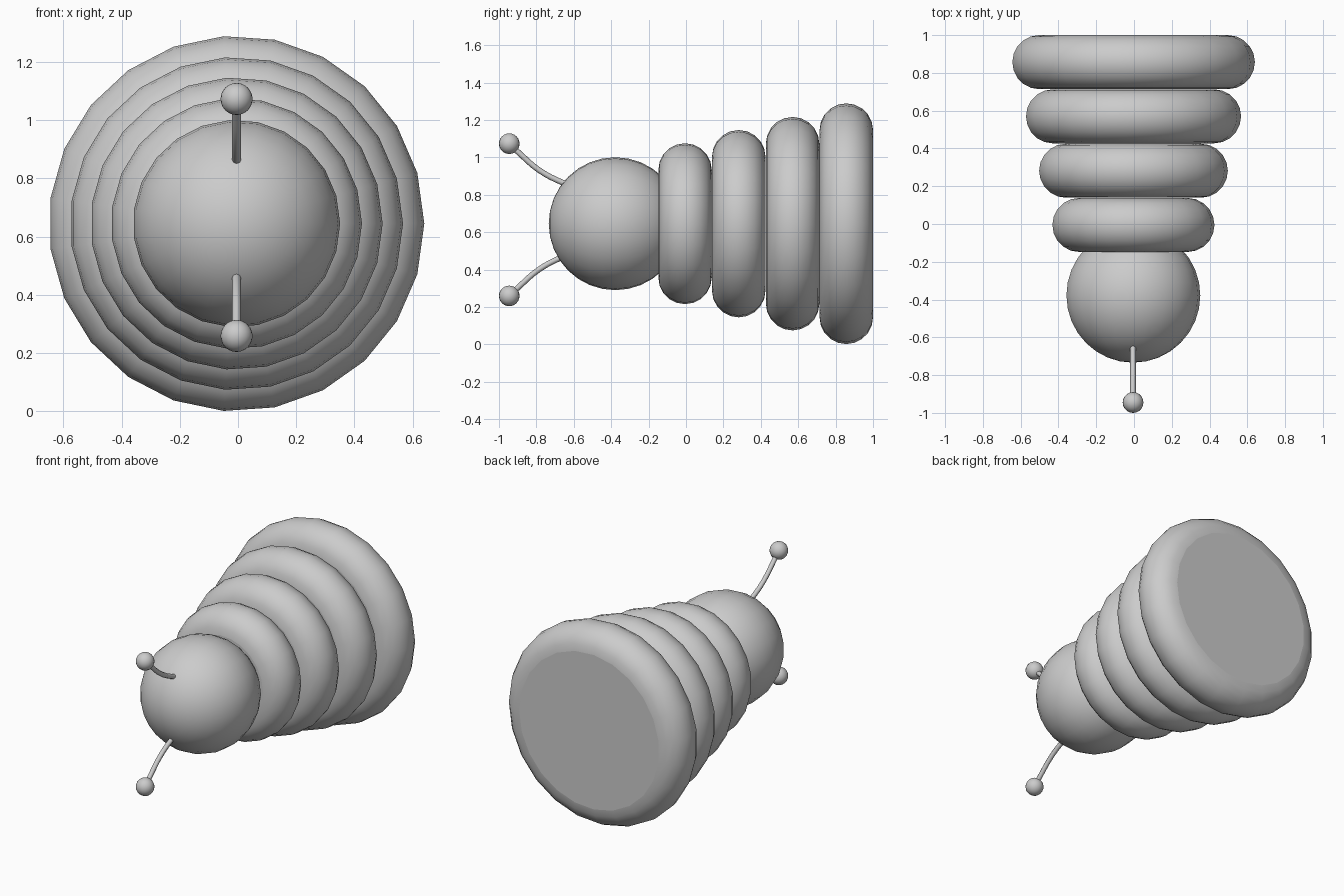
import bpy, bmesh
from math import sin, cos, pi

if "Cube" in bpy.data.objects:
    bpy.data.objects.remove(bpy.data.objects["Cube"])

CX, CZ = -0.005, 0.645   # body axis, running along y
SIDES = 23


def lathe(name, profile):
    """Revolve (radius, y) points about the body axis; cap open ends flat."""
    bm = bmesh.new()
    rings = []
    for r, y in profile:
        if r < 1e-5:
            rings.append([bm.verts.new((CX, y, CZ))])
        else:
            rings.append([bm.verts.new((CX + r * cos(2 * pi * i / SIDES), y,
                                        CZ + r * sin(2 * pi * i / SIDES)))
                          for i in range(SIDES)])
    for a, b in zip(rings, rings[1:]):
        for i in range(SIDES):
            j = (i + 1) % SIDES
            if len(a) == 1:
                f = bm.faces.new((a[0], b[i], b[j]))
            elif len(b) == 1:
                f = bm.faces.new((a[i], b[0], a[j]))
            else:
                f = bm.faces.new((a[i], b[i], b[j], a[j]))
            f.smooth = True
    for ring in (rings[0], rings[-1]):
        if len(ring) > 1:
            bm.faces.new(ring).smooth = False
    bmesh.ops.recalc_face_normals(bm, faces=bm.faces)
    mesh = bpy.data.meshes.new(name)
    bm.to_mesh(mesh)
    bm.free()
    obj = bpy.data.objects.new(name, mesh)
    bpy.context.collection.objects.link(obj)
    return obj


# Body: four rounded discs growing toward the back
MINOR = 0.143
for k, (y, r) in enumerate([(-0.005, 0.431), (0.282, 0.502),
                            (0.57, 0.572), (0.857, 0.645)]):
    n = 10
    lathe(f"body_segment_{k + 1}",
          [(r - MINOR + MINOR * sin(pi * i / n), y - MINOR * cos(pi * i / n))
           for i in range(n + 1)])

# Head sphere
n = 16
lathe("head", [(0.356 * sin(pi * i / n), -0.378 - 0.356 * cos(pi * i / n))
               for i in range(n + 1)])

# Antennae: curved stalks with ball tips, mirrored up and down
MID = 0.666
PATH = [(-0.59, 0.175), (-0.66, 0.199), (-0.785, 0.265), (-0.89, 0.355), (-0.945, 0.407)]
for label, s in (("upper", 1), ("lower", -1)):
    curve = bpy.data.curves.new(f"{label}_antenna_stalk", 'CURVE')
    curve.dimensions = '3D'
    curve.bevel_depth = 0.015
    curve.bevel_resolution = 2
    curve.use_fill_caps = True
    curve.resolution_u = 4
    sp = curve.splines.new('BEZIER')
    sp.bezier_points.add(len(PATH) - 1)
    for p, (y, h) in zip(sp.bezier_points, PATH):
        p.co = (CX, y, MID + s * h)
        p.handle_left_type = p.handle_right_type = 'AUTO'
    bpy.context.collection.objects.link(
        bpy.data.objects.new(f"{label}_antenna_stalk", curve))

    bpy.ops.mesh.primitive_uv_sphere_add(
        segments=20, ring_count=12, radius=0.055,
        location=(CX, -0.945, MID + s * 0.407))
    bpy.context.object.name = f"{label}_antenna_tip"
    bpy.ops.object.shade_smooth()
